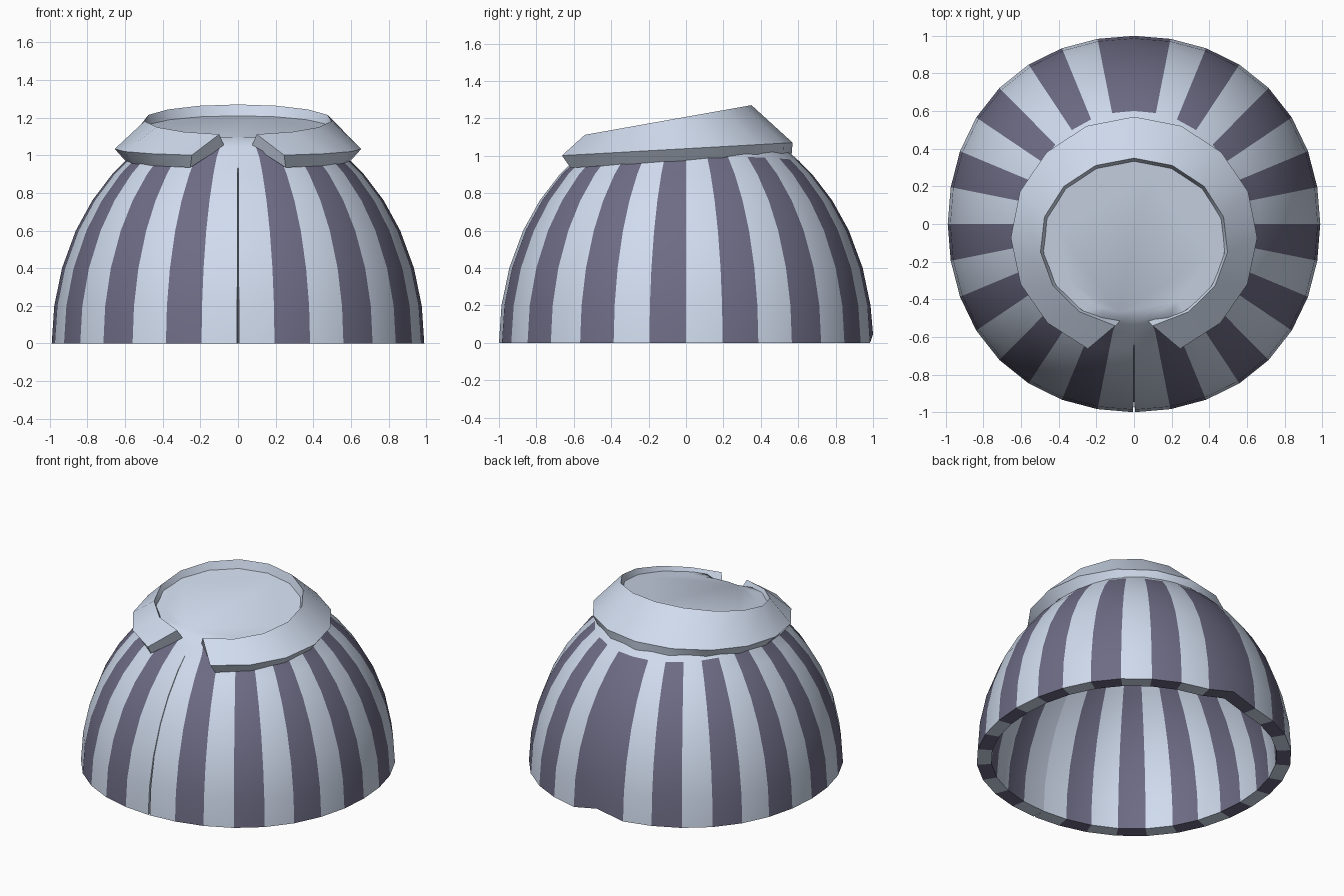
import bpy
from math import sin, cos, pi, sqrt, radians

if "Cube" in bpy.data.objects:
    bpy.data.objects.remove(bpy.data.objects["Cube"])


def material(name, rgb):
    m = bpy.data.materials.new(name)
    m.diffuse_color = (*rgb, 1)
    m.use_nodes = True
    m.node_tree.nodes["Principled BSDF"].inputs["Base Color"].default_value = m.diffuse_color
    return m


pale = material("pale_cloth", (0.63, 0.71, 0.85))
dark = material("dark_stripe", (0.155, 0.15, 0.235))


def make(name, verts, faces, mats, indices=None):
    me = bpy.data.meshes.new(name)
    me.from_pydata(verts, [], faces)
    for m in mats:
        me.materials.append(m)
    if indices:
        for p, k in zip(me.polygons, indices):
            p.material_index = k
    ob = bpy.data.objects.new(name, me)
    bpy.context.collection.objects.link(ob)
    bpy.ops.object.select_all(action='DESELECT')
    ob.select_set(True)
    bpy.context.view_layer.objects.active = ob
    return ob


# Striped shell: 32-sided dome with a front slit, open below
N = 32
HEIGHT = 1.22
heights = [0, 0.2, 0.4, 0.6, 0.76, 0.9, "stripe_end", "neck", "cap"]
slit = [0.006, 0.005, 0.003, 0.002, 0.002, 0.002]


def dome_point(a, z):
    # slightly fuller on the diagonals
    r = sqrt(1 - (z / HEIGHT) ** 2) * (1 + 0.022 * sin(2 * a) ** 2)
    return [0.99 * r * sin(a), -r * cos(a), z]


def cap_point(a, s):
    y = -0.1 - 0.435 * s * cos(a)
    return [0.485 * s * sin(a), y, 1.163 + 0.142 * y]


verts, rows = [], []
for k, z in enumerate(heights):
    split = k < len(slit)
    row = []
    for i in range(N + 1 if split else N):
        a = 2 * pi * i / N
        if z == "stripe_end":
            p = dome_point(a, 0.995 - 0.02 * max(0, -cos(a)) ** 4)
        elif z == "neck":
            p = cap_point(a, 1)
            if min(i, N - i) < 2:
                p[2] = 1.045        # dip between the collar ends
        elif z == "cap":
            p = cap_point(a, 0.86)
        else:
            p = dome_point(a, z)
        if split and i in (0, N):
            p[0] = slit[k] if i == 0 else -slit[k]
        if k == 0 and i == N // 2:
            p[2] = 0.045            # small lift in the back hem
        row.append(len(verts))
        verts.append(p)
    if not split:
        row.append(row[0])
    rows.append(row)

faces, colours = [], []
for k in range(len(rows) - 1):
    lo, hi = rows[k], rows[k + 1]
    for i in range(N):
        faces.append((lo[i], lo[i + 1], hi[i + 1], hi[i]))
        j = min(i, N - 1 - i)
        striped = k < len(slit) or (k == len(slit) and j < 3)
        colours.append(j % 2 if striped else 0)
faces.append(rows[-1][:N])          # flat sloping neck cap
colours.append(0)

shell = make("striped_shell", verts, faces, [pale, dark], colours)
wall = shell.modifiers.new("wall", 'SOLIDIFY')
wall.thickness = 0.095
wall.offset = -1
bpy.ops.object.modifier_apply(modifier="wall")
for v in shell.data.vertices:
    v.co.z = max(v.co.z, 0)
bpy.ops.object.shade_smooth_by_angle(angle=radians(45))

# Collar: four edge lines (rx, ry, centre y, end angle, height, slope)
lines = [
    (0.50, 0.45, -0.10, 168.5, 1.208, 0.178),   # top inner
    (0.655, 0.64, -0.07, 158, 1.038, 0.056),    # outer upper
    (0.60, 0.62, -0.055, 155, 0.974, 0.063),    # outer lower
    (0.47, 0.42, -0.10, 171, 1.12, 0.135),      # inner lower
]
S = 7
verts, faces = [], []
for i in range(-S, S + 1):
    for rx, ry, cy, end, h, slope in lines:
        t = radians(end) * i / S
        y = cy + ry * cos(t)
        verts.append((rx * sin(t), y, h + slope * y))
for i in range(2 * S):
    for j in range(4):
        a, b = 4 * i + j, 4 * i + (j + 1) % 4
        faces.append((a, b, b + 4, a + 4))
faces += [(3, 2, 1, 0), tuple(8 * S + j for j in range(4))]
collar = make("collar", verts, faces, [pale])
bpy.ops.object.mode_set(mode='EDIT')
bpy.ops.mesh.select_all(action='SELECT')
bpy.ops.mesh.normals_make_consistent(inside=False)
bpy.ops.object.mode_set(mode='OBJECT')
bpy.ops.object.shade_smooth_by_angle(angle=radians(40))
